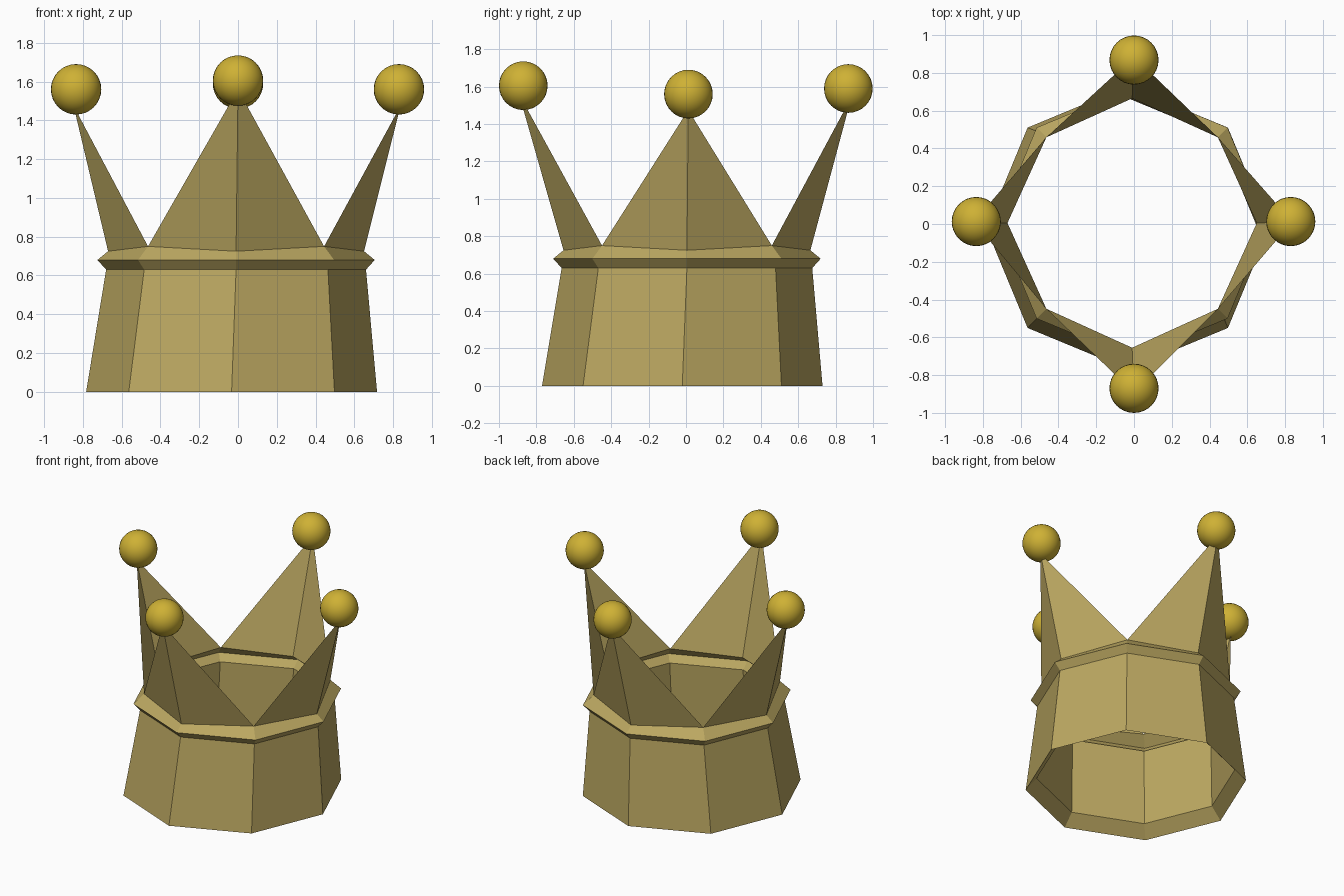
import bpy, bmesh, math

if "Cube" in bpy.data.objects:
    bpy.data.objects.remove(bpy.data.objects["Cube"])


def material(name, color):
    m = bpy.data.materials.new(name)
    m.diffuse_color = (*color, 1)
    m.use_nodes = True
    m.node_tree.nodes["Principled BSDF"].inputs["Base Color"].default_value = m.diffuse_color
    return m


brass = material("brass", (0.50, 0.39, 0.12))
gold = material("gold", (0.62, 0.44, 0.035))


def add_object(name, bm, mat):
    me = bpy.data.meshes.new(name)
    bm.to_mesh(me)
    bm.free()
    me.materials.append(mat)
    ob = bpy.data.objects.new(name, me)
    bpy.context.collection.objects.link(ob)
    return ob


def ring(bm, cx, cy, r, z, r_valley=None, z_valley=None):
    """Octagon ring; odd corners may use another radius and height."""
    out = []
    for i in range(8):
        a = i * math.pi / 4
        odd = i % 2 and r_valley is not None
        rr, zz = (r_valley, z_valley) if odd else (r, z)
        out.append(bm.verts.new((cx + rr * math.cos(a), cy + rr * math.sin(a), zz)))
    return out


# Tips and balls in order right, back, left, front
tips = [(0.838, 0.012, 1.475), (0, 0.885, 1.545), (-0.848, 0.012, 1.475), (0, -0.893, 1.56)]
balls = [(0.83, 0.013, 1.56), (0, 0.868, 1.59), (-0.835, 0.013, 1.56), (0, -0.87, 1.605)]

# Crown body: inner wall, bottom lip, tapered outer wall, ridge, band top
bm = bmesh.new()
inner_top = ring(bm, -0.01, 0.005, 0.665, 0.63)
inner_low = ring(bm, -0.025, -0.012, 0.675, 0.08)
base = ring(bm, -0.033, -0.02, 0.75, 0)
waist = ring(bm, -0.01, 0.005, 0.67, 0.63)
ridge = ring(bm, -0.01, 0.005, 0.715, 0.68)
top = ring(bm, -0.01, 0.005, 0.66, 0.725, 0.642, 0.75)
rings = [inner_top, inner_low, base, waist, ridge, top]
for lo, hi in zip(rings, rings[1:]):
    for i in range(8):
        j = (i + 1) % 8
        bm.faces.new((lo[i], lo[j], hi[j], hi[i]))

# Spikes: two flat triangles folded along the middle, leaning outward
for k, t in enumerate(tips):
    tip = bm.verts.new(t)
    c = 2 * k
    bm.faces.new((top[c - 1], top[c], tip))
    bm.faces.new((top[c], top[c + 1], tip))
add_object("crown_body", bm, brass)

# Balls on the spike tips
for name, pos in zip(("right", "back", "left", "front"), balls):
    bm = bmesh.new()
    bmesh.ops.create_uvsphere(bm, u_segments=32, v_segments=16, radius=0.13)
    for f in bm.faces:
        f.smooth = True
    add_object(name + "_ball", bm, gold).location = pos
